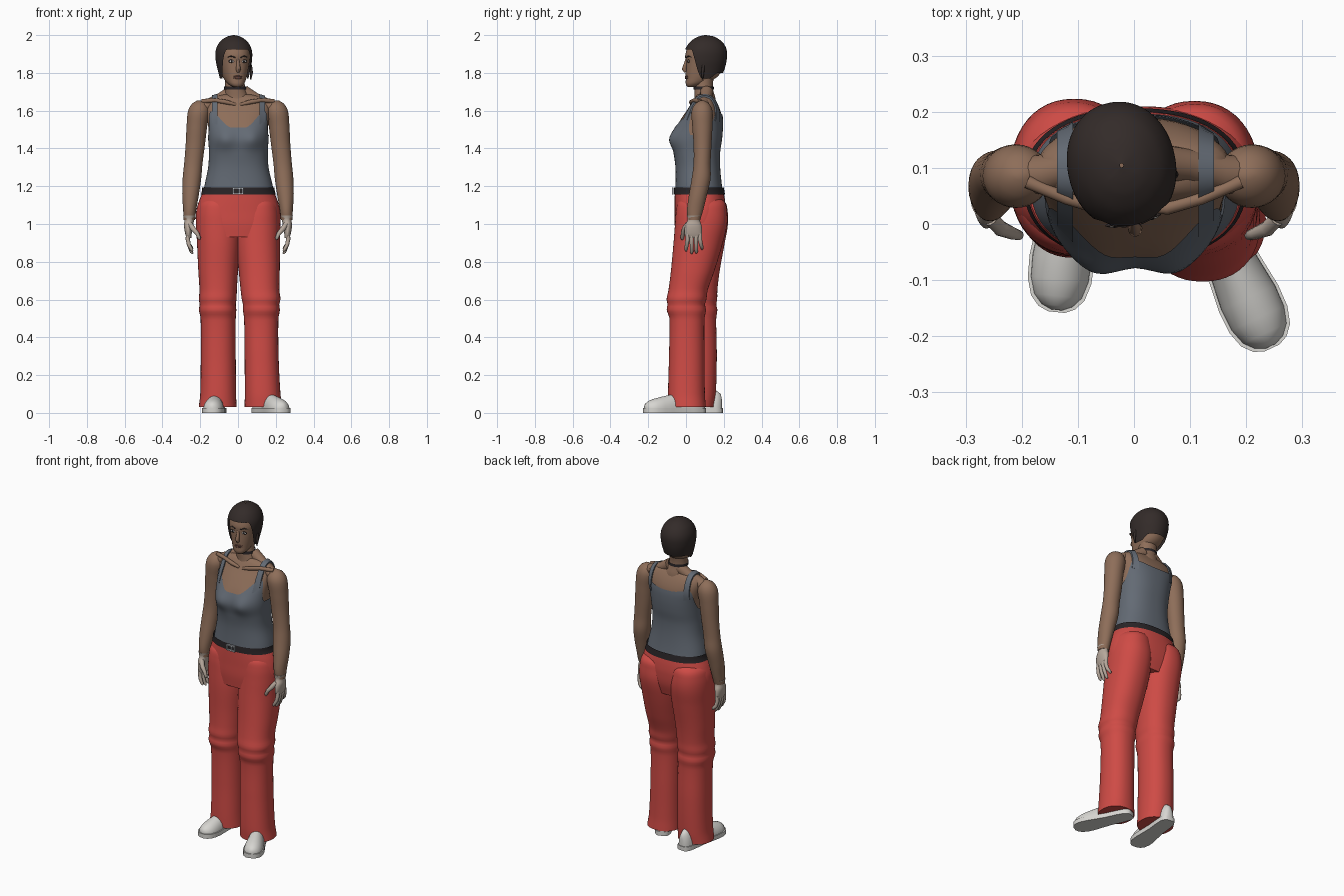
import bpy, bmesh, math
from mathutils import Matrix, Vector
from mathutils.bvhtree import BVHTree

def mat(name, r, g, b):
    m = bpy.data.materials.new(name)
    m.diffuse_color = (r, g, b, 1)
    return m

SKIN = mat("brown skin", .27, .155, .10)
PALE = mat("pale hand", .47, .39, .33)
HAIR = mat("dark hair", .033, .024, .022)
TOP = mat("slate cloth", .125, .145, .175)
RED = mat("red cloth", .62, .07, .06)
DARK = mat("black leather", .022, .018, .020)
SHOE = mat("off white", .68, .67, .64)
METAL = mat("buckle grey", .45, .47, .50)
LIPS = mat("lip brown", .19, .085, .065)

def finish(name, bm, m, matrix=None):
    bmesh.ops.recalc_face_normals(bm, faces=bm.faces)
    me = bpy.data.meshes.new(name)
    bm.to_mesh(me)
    bm.free()
    o = bpy.data.objects.new(name, me)
    bpy.context.collection.objects.link(o)
    me.materials.append(m)
    if matrix:
        o.matrix_world = matrix
    bpy.ops.object.select_all(action='DESELECT')
    o.select_set(True)
    bpy.context.view_layer.objects.active = o
    bpy.ops.object.shade_smooth_by_angle(angle=math.radians(50))
    return o

def loft(name, rings, m, caps=True, matrix=None):
    bm = bmesh.new()
    rs = [[bm.verts.new(p) for p in r] for r in rings]
    for a, b in zip(rs, rs[1:]):
        for i in range(len(a)):
            j = (i + 1) % len(a)
            bm.faces.new((a[i], a[j], b[j], b[i]))
    if caps:
        bm.faces.new(rs[0])
        bm.faces.new(rs[-1])
    return finish(name, bm, m, matrix)

def prof(keys, z):
    """Smooth interpolation of keys (z, x0, x1, front, back), z rising."""
    z = min(max(z, keys[0][0]), keys[-1][0])
    i = max(k for k in range(len(keys) - 1) if keys[k][0] <= z)
    def slope(k, c):
        a, b = keys[max(k - 1, 0)], keys[min(k + 1, len(keys) - 1)]
        return (b[c] - a[c]) / (b[0] - a[0])
    a, b = keys[i], keys[i + 1]
    h = b[0] - a[0]
    t = (z - a[0]) / h
    return [(2*t**3 - 3*t*t + 1) * a[c] + (t**3 - 2*t*t + t) * h * slope(i, c)
            + (3*t*t - 2*t**3) * b[c] + (t**3 - t*t) * h * slope(i + 1, c) for c in range(1, 5)]

def body(name, keys, m, n=2.0, lo=None, hi=None, off=0, rows=32, cols=48, caps=True, bump=None, matrix=None):
    """Vertical loft; lo / hi may be functions of the angle from the front."""
    keys = sorted(keys)
    lo = keys[0][0] if lo is None else lo
    hi = keys[-1][0] if hi is None else hi
    rings = []
    for r in range(rows + 1):
        ring = []
        for k in range(cols):
            a = 2 * math.pi * k / cols
            z0, z1 = (f(a) if callable(f) else f for f in (lo, hi))
            z = z0 + (z1 - z0) * r / rows
            x0, x1, f, b = prof(keys, z)
            s, c = math.sin(a), -math.cos(a)
            x = (x0 + x1) / 2 + ((x1 - x0) / 2 + off) * math.copysign(abs(s) ** (2 / n), s)
            y = (f + b) / 2 + ((b - f) / 2 + off) * math.copysign(abs(c) ** (2 / n), c)
            if bump:
                y += bump(x, z, c)
            ring.append((x, y, z))
        rings.append(ring)
    return loft(name, rings, m, caps, matrix)

def tube(name, pts, m, cols=10, matrix=None):
    """Round tube through (x, y, z, radius)."""
    P = [Vector(p[:3]) for p in pts]
    rings = []
    for i, p in enumerate(P):
        d = (P[min(i + 1, len(P) - 1)] - P[max(i - 1, 0)]).normalized()
        u = d.cross(Vector((0, 1, 0) if abs(d.y) < .8 else (1, 0, 0))).normalized()
        v = d.cross(u)
        rings.append([p + pts[i][3] * (u * math.cos(t) + v * math.sin(t))
                      for t in (2 * math.pi * k / cols for k in range(cols))])
    return loft(name, rings, m, True, matrix)

def ball(name, c, r, m, matrix=None):
    bm = bmesh.new()
    bmesh.ops.create_uvsphere(bm, u_segments=20, v_segments=12, radius=1,
                              matrix=Matrix.Translation(c) @ Matrix.Diagonal((*r, 1)))
    return finish(name, bm, m, matrix)

def box(name, c, s, m):
    bm = bmesh.new()
    bmesh.ops.create_cube(bm, size=1, matrix=Matrix.Translation(c) @ Matrix.Diagonal((*s, 1)))
    return finish(name, bm, m)

def tree(o):
    return BVHTree.FromPolygons([v.co for v in o.data.vertices], [p.vertices for p in o.data.polygons])

def ease(a, b, t):
    t = min(max((t - a) / (b - a), 0), 1)
    return t * t * (3 - 2 * t)

# torso and vest
TORSO = [(1.12, -.185, .188, -.055, .20), (1.20, -.172, .178, -.05, .185), (1.30, -.152, .156, -.05, .175),
         (1.38, -.148, .152, -.06, .175), (1.45, -.152, .156, -.07, .185), (1.52, -.158, .160, -.047, .19),
         (1.58, -.168, .168, -.01, .187), (1.63, -.172, .172, .025, .17), (1.665, -.15, .15, .045, .15),
         (1.685, -.085, .08, .06, .135)]

def bust(x, z, c):
    if c > 0:
        return 0
    return -.02 * math.exp(-((abs(x - .003) - .075) / .05) ** 2 - ((z - 1.45) / .055) ** 2)

torso = body("torso", TORSO, SKIN, 2.4, bump=bust)

def vest_top(a):
    d = abs((math.degrees(a) + 180) % 360 - 180)      # 0 front, 180 back
    if d < 50:
        return 1.51 + .085 * ease(8, 48, d)
    if d < 90:
        return 1.595 - .125 * ease(52, 80, d)
    return 1.47 + .125 * ease(100, 132, d) - .015 * ease(140, 175, d)

body("vest", TORSO, TOP, 2.4, lo=1.165, hi=vest_top, off=.006, rows=30, cols=96, caps=False, bump=bust)
bvh = tree(torso)
for s in (-1, 1):
    rings = []
    for k in range(25):                               # shoulder strap over the torso
        a = math.radians(-20 + 220 * k / 24)
        d = Vector((0, -math.cos(a), math.sin(a)))
        row = []
        for x, e in ((.112, .003), (.112, .012), (.14, .012), (.14, .003)):
            o = Vector((s * x + .003, .09, 1.57))
            h = bvh.ray_cast(o, d)[0] or o + d * .08
            row.append(h + d * e)
        rings.append(row)
    loft("vest_strap", rings, TOP)
    tube("collar_bone", [(.012 * s, .03, 1.632, .008), (.06 * s, .028, 1.645, .012), (.12 * s, .045, 1.655, .011),
                         (.19 * s, .075, 1.65, .012)], SKIN)
    tube("shoulder_slope", [(.03 * s, .11, 1.70, .035), (.09 * s, .105, 1.665, .03), (.15 * s, .09, 1.63, .035),
                            (.21 * s, .085, 1.605, .035)], SKIN, 20)

# arms and hands
ARM = [(1.02, .227, .288, .01, .075), (1.07, .222, .290, .005, .09), (1.15, .208, .295, .015, .11),
       (1.24, .195, .293, .03, .13), (1.32, .188, .285, .04, .13), (1.42, .175, .277, .04, .135),
       (1.52, .163, .272, .033, .14), (1.60, .15, .264, .03, .14), (1.638, .165, .242, .05, .122),
       (1.655, .19, .215, .078, .095)]
PALM = [(.925, .245, .272, .0, .083), (.95, .245, .28, -.008, .085), (.99, .238, .286, -.005, .083),
        (1.02, .232, .284, .008, .074), (1.045, .224, .291, .005, .082)]
for s in (-1, 1):
    flip = lambda K: [(z, *sorted((s * a, s * b)), f, k) for z, a, b, f, k in K]
    body("arm", flip(ARM), SKIN, rows=40, cols=32)
    body("palm", flip(PALM), PALE, rows=16, cols=24)
    for y, tip, ytip in ((.008, .855, .0), (.03, .842, .03), (.053, .845, .055), (.074, .865, .085)):
        tube("finger", [(.264 * s, y, .95, .011), (.266 * s, y, .92, .0115), (.260 * s, (y + ytip) / 2, .89, .0105),
                        (.246 * s, ytip, tip + .01, .009), (.240 * s, ytip, tip, .004)], PALE)
    tube("thumb", [(.255 * s, .01, 1.0, .014), (.238 * s, -.008, .975, .014), (.216 * s, -.017, .95, .011),
                   (.205 * s, -.02, .925, .009), (.203 * s, -.02, .917, .004)], PALE)

# trousers
HIPS = [(.93, -.20, .20, -.05, .18), (1.0, -.218, .220, -.056, .20), (1.07, -.217, .219, -.056, .206),
        (1.12, -.203, .207, -.056, .203), (1.17, -.183, .187, -.055, .195), (1.20, -.18, .184, -.053, .19)]
body("trouser_hips", HIPS, RED, 2.3, hi=1.168, off=.004)
RIGHT = [(.03, .035, .235, -.092, .105), (.10, .036, .225, -.095, .10), (.30, .035, .215, -.090, .098),
         (.50, .032, .214, -.088, .098), (.545, .026, .222, -.102, .106), (.575, .026, .218, -.098, .10),
         (.60, .02, .225, -.103, .108), (.65, .014, .219, -.093, .115), (.75, .004, .221, -.08, .15),
         (.90, -.01, .222, -.066, .195), (1.0, -.01, .224, -.058, .218), (1.07, .0, .218, -.052, .216),
         (1.12, .015, .20, -.04, .203), (1.15, .06, .15, .0, .15)]
LEFT = [(.03, -.208, -.008, -.04, .15), (.10, -.20, -.010, -.04, .158), (.30, -.197, -.012, -.038, .163),
        (.50, -.198, -.012, -.045, .160), (.545, -.207, -.009, -.06, .166), (.575, -.203, -.012, -.054, .16),
        (.60, -.207, -.008, -.06, .165), (.65, -.204, -.006, -.055, .166), (.75, -.210, .0, -.054, .178),
        (.90, -.217, .012, -.058, .205), (1.0, -.222, .012, -.056, .222), (1.07, -.217, .0, -.052, .220),
        (1.12, -.20, -.012, -.04, .204), (1.15, -.15, -.06, .0, .15)]
for side, K in (("right", RIGHT), ("left", LEFT)):
    body(side + "_trouser_leg", K, RED, 2.2, rows=80)

# belt and buckle
body("belt", HIPS, DARK, 2.3, lo=1.156, hi=1.194, off=.009, rows=4, cols=64, caps=False)
for dz in (-.015, .015):
    box("buckle_bar", (0, -.07, 1.175 + dz), (.056, .01, .007), METAL)
for x in (-.025, .006, .025):
    box("buckle_post", (x, -.07, 1.175), (.007, .01, .034), METAL)

# shoes: cross-sections from heel to toe (distance, half width, height)
SECT = [(.0, .012, .07), (.006, .026, .10), (.03, .038, .118), (.08, .041, .115), (.14, .041, .11), (.20, .047, .095),
        (.25, .053, .085), (.29, .052, .075), (.32, .043, .064), (.337, .028, .052), (.345, .010, .038)]
for side, x, y, ang in (("left", -.102, .19, -6), ("right", .098, .095, 25)):
    M = Matrix.Translation((x, y, 0)) @ Matrix.Rotation(math.radians(ang), 4, 'Z')
    rings = [[(w * math.cos(t), -d, .02 + (h - .02) * math.sin(t)) for t in (math.pi * k / 16 for k in range(17))]
             for d, w, h in SECT]
    loft(side + "_shoe", rings, SHOE, matrix=M)
    edge = [(w + .005, .003 - d * 1.02) for d, w, h in SECT]
    edge += [(-px, py) for px, py in reversed(edge)]
    loft(side + "_sole", [[(*p, z) for p in edge] for z in (0, .026)], SHOE, matrix=M)

# neck and choker
NECK = [(1.63, -.085, .08, .04, .16), (1.67, -.072, .06, .045, .155), (1.72, -.068, .038, .045, .142),
        (1.80, -.07, .035, .05, .15)]
body("neck", NECK, SKIN, rows=16)
body("choker", NECK, DARK, lo=1.712, hi=1.728, off=.005, rows=3, caps=False)

# head, turned slightly to one side
TURN = Matrix.Translation((-.022, .104, 0)) @ Matrix.Rotation(math.radians(12), 4, 'Z')
HEAD = [(1.725, -.018, .018, -.097, -.055), (1.738, -.038, .038, -.106, -.02), (1.77, -.058, .058, -.106, .05),
        (1.81, -.070, .070, -.107, .085), (1.86, -.080, .080, -.106, .10), (1.90, -.083, .083, -.107, .105),
        (1.95, -.072, .072, -.085, .09), (1.985, -.04, .04, -.04, .05)]
head = body("head", HEAD, SKIN, 2.2, matrix=TURN)
CAP = [(1.76, -.072, .072, -.09, .075), (1.82, -.086, .086, -.108, .10), (1.87, -.095, .095, -.113, .112),
       (1.92, -.094, .094, -.110, .112), (1.96, -.076, .076, -.086, .092), (1.985, -.048, .048, -.054, .06),
       (1.996, -.024, .024, -.026, .032), (2.0, -.003, .003, -.003, .004)]

def hairline(a):
    d = abs((math.degrees(a) + 180) % 360 - 180)
    return 1.925 - .155 * ease(35, 72, d) + .03 * ease(95, 125, d)

body("hair", CAP, HAIR, 2.1, lo=hairline, rows=36, cols=72, caps=False, matrix=TURN)
tube("hair_strand", [(.084, -.03, 1.84, .008), (.088, -.035, 1.80, .008), (.084, -.035, 1.765, .003)], HAIR, matrix=TURN)

# face details placed on the head surface
hb = tree(head)
face = lambda x, z, e=0: Vector((x, hb.ray_cast(Vector((x, -1, z)), Vector((0, 1, 0)))[0].y - e, z))
tube("nose", [(0, -.102, 1.875, .006), (0, -.110, 1.845, .009), (0, -.116, 1.82, .013), (0, -.108, 1.806, .009)],
     SKIN, 12, TURN)
for s in (-1, 1):
    ball("eye_rim", face(.033 * s, 1.862), (.018, .004, .0085), HAIR, TURN)
    ball("eye", face(.033 * s, 1.861, .002), (.014, .004, .0055), SHOE, TURN)
    ball("iris", face(.033 * s, 1.861, .005), (.005, .002, .005), DARK, TURN)
    tube("eyebrow", [(*face(x * s, z), r) for x, z, r in ((.014, 1.882, .003), (.035, 1.889, .0035), (.055, 1.882, .002))],
         HAIR, 8, TURN)
for z, r in ((1.781, .0045), (1.773, .0055)):
    tube("lip", [(*face(x, z), q) for x, q in ((-.024, .001), (-.01, r), (.01, r), (.024, .001))], LIPS, 8, TURN)
